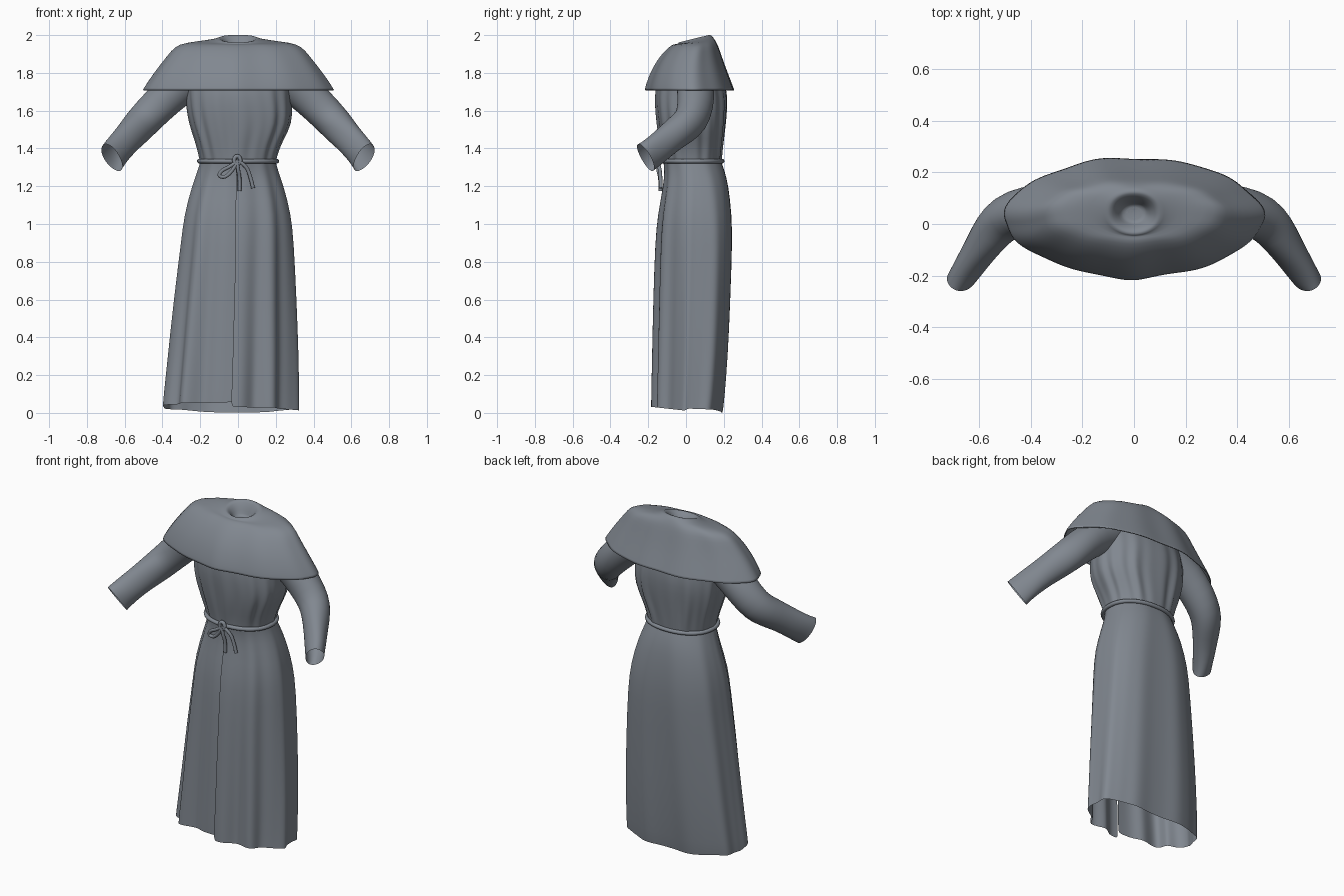
import bpy, bmesh
from math import sin, cos, pi, radians
from mathutils import Vector

cloth = bpy.data.materials.new("slate_cloth")
cloth.diffuse_color = (0.22, 0.245, 0.28, 1)


def spow(v, e):
    return (1 if v >= 0 else -1) * abs(v) ** e


def finish(name, verts, faces, thick=0):
    me = bpy.data.meshes.new(name)
    me.from_pydata(verts, [], faces)
    bm = bmesh.new()
    bm.from_mesh(me)
    bmesh.ops.recalc_face_normals(bm, faces=bm.faces)
    bm.to_mesh(me)
    bm.free()
    me.shade_smooth()
    me.materials.append(cloth)
    ob = bpy.data.objects.new(name, me)
    bpy.context.collection.objects.link(ob)
    sub = ob.modifiers.new("smooth", 'SUBSURF')
    sub.levels = sub.render_levels = 1
    if thick:
        so = ob.modifiers.new("cloth", 'SOLIDIFY')
        so.thickness = thick
        so.offset = 0
    return ob


def ring_point(ring, t, fold=None, skew=0):
    # ring: z, centre x, half width, front y, back y, squareness, fold depth, tilt
    z, cx, hx, yf, yb, n, amp, tilt = ring
    n += skew * (1.4 if sin(t) > 0 else -0.8)    # skew: squarer back, rounder front
    hy, yc = (yb - yf) / 2, (yf + yb) / 2
    f = amp * fold(t, z) if fold else 0
    y = yc + (hy + f) * spow(sin(t), 2 / n)
    return Vector((cx + (hx + f) * spow(cos(t), 2 / n), y, z + tilt * (y - yc)))


def grid_faces(rows, cols, wrap):
    return [(r * cols + c, r * cols + (c + 1) % cols,
             (r + 1) * cols + (c + 1) % cols, (r + 1) * cols + c)
            for r in range(rows - 1) for c in range(cols if wrap else cols - 1)]


def loft(name, rings, segs, fold=None, cap=False, thick=0, skew=0):
    verts = [ring_point(r, -pi / 2 + 2 * pi * i / segs, fold, skew)
             for r in rings for i in range(segs)]
    faces = grid_faces(len(rings), segs, True)
    if cap:
        verts.append(sum(verts[-segs:], Vector()) / segs)
        b = (len(rings) - 1) * segs
        faces += [(b + i, b + (i + 1) % segs, len(verts) - 1) for i in range(segs)]
    return finish(name, verts, faces, thick)


# skirt: one sheet wrapped round and overlapping at the front
def skirt_fold(t, z):
    front = 1.0 if sin(t) < 0 else 0.3
    return front * (0.75 * sin(9 * t + pi + 0.3 * z) + 0.3 * sin(14 * t + 2))


skirt_rings = [
    (0.027, -0.027, 0.36, -0.172, 0.192, 2.4, 0.024, -0.11),
    (0.07, -0.027, 0.358, -0.172, 0.2, 2.4, 0.024, -0.09),
    (0.30, -0.018, 0.344, -0.17, 0.222, 2.4, 0.02, 0),
    (0.60, -0.01, 0.322, -0.166, 0.235, 2.4, 0.016, 0),
    (0.90, 0, 0.295, -0.158, 0.246, 2.4, 0.012, 0),
    (1.05, 0, 0.28, -0.146, 0.243, 2.4, 0.009, 0),
    (1.20, 0, 0.24, -0.117, 0.226, 2.3, 0.006, 0),
    (1.28, 0, 0.212, -0.112, 0.206, 2.2, 0.004, 0),
    (1.33, 0, 0.198, -0.118, 0.187, 2.2, 0.003, 0)]
cols = 104
verts = []
for r in skirt_rings:
    for i in range(cols):
        k = i / (cols - 1)
        right = k < 0.5
        down = min(1, (1.33 - r[0]) / 0.5)
        p = ring_point(r, radians(-92 + 362 * k), skirt_fold, down * (0.5 if right else 0.1))
        # the right front corner is drawn in towards the back
        if right:
            p.x *= 1 - 0.13 * down * (1 - r[0] / 1.5) * min(1, max(0, 0.1 - p.y) / 0.2)
        p.y += max(0, (k - 0.9) / 0.1) ** 2 * 0.016
        low = max(0, 1 - r[0] / 0.15)
        p.z += low * (0.006 * sin(22 * k) if p.y > 0 else -0.02 if right else 0.01)
        p.z = max(p.z, 0)
        verts.append(p)
finish("skirt", verts, grid_faces(len(skirt_rings), cols, False))


# torso, gathered at the waist
def torso_fold(t, z):
    return 0.6 * sin(12 * t + 1) + 0.5 * sin(19 * t + 4 * z)


loft("torso", [
    (1.325, 0, 0.198, -0.118, 0.187, 2.2, 0.004, 0),
    (1.38, 0, 0.208, -0.125, 0.192, 2.3, 0.006, 0),
    (1.45, 0.005, 0.232, -0.138, 0.199, 2.4, 0.008, 0),
    (1.53, 0.012, 0.268, -0.15, 0.208, 2.4, 0.008, 0),
    (1.62, 0.005, 0.278, -0.16, 0.217, 2.4, 0.006, 0),
    (1.72, 0, 0.278, -0.163, 0.216, 2.2, 0.004, 0),
    (1.82, 0, 0.29, -0.13, 0.175, 2.0, 0.002, 0),
    (1.90, 0, 0.24, -0.085, 0.145, 2, 0, 0),
    (1.93, 0, 0.12, -0.03, 0.12, 2, 0, 0)], 80, torso_fold)


# shoulder cape with a rolled neckline going down into the neck hole
def cape_fold(t, z):
    return 0.6 * sin(7 * t + 0.9) + 0.6 * sin(11 * t)


loft("shoulder_cape", [
    (1.708, 0, 0.502, -0.21, 0.254, 1.82, 0.006, 0),
    (1.73, 0, 0.49, -0.207, 0.246, 1.83, 0.006, 0),
    (1.80, 0, 0.442, -0.182, 0.218, 1.9, 0.006, 0),
    (1.86, 0, 0.395, -0.15, 0.196, 1.95, 0.005, 0),
    (1.915, 0, 0.352, -0.108, 0.177, 2.0, 0.004, 0),
    (1.95, 0, 0.315, -0.07, 0.163, 2.0, 0.003, 0.03),
    (1.962, 0, 0.22, -0.055, 0.15, 2.0, 0.001, 0.12),
    (1.968, 0, 0.125, -0.043, 0.14, 2.0, 0, 0.22),
    (1.982, 0, 0.103, -0.04, 0.125, 2.1, 0, 0.25),
    (1.975, 0, 0.085, -0.025, 0.112, 2.1, 0, 0.27),
    (1.94, 0, 0.06, -0.005, 0.085, 2.1, 0, 0.15),
    (1.915, 0, 0.048, 0.002, 0.08, 2, 0, 0)], 64, cape_fold, cap=True, thick=0.006, skew=0.08)

# sleeves: bent tubes reaching forward to flattened open cuffs (x, y, z, radius, flatness)
path = [(0.20, 0.045, 1.80, 0.105, 1), (0.33, 0.052, 1.715, 0.1, 1),
        (0.42, 0.05, 1.63, 0.098, 0.98), (0.495, 0.03, 1.55, 0.093, 0.96),
        (0.54, -0.02, 1.505, 0.09, 0.9), (0.585, -0.085, 1.455, 0.083, 0.82),
        (0.63, -0.15, 1.40, 0.083, 0.72), (0.658, -0.197, 1.365, 0.086, 0.62),
        (0.668, -0.213, 1.352, 0.088, 0.58)]
segs = 28
flat = Vector((0.74, 0.66, -0.1))
for side, label in ((1, "left_sleeve"), (-1, "right_sleeve")):
    pts = [Vector(p[:3]) for p in path]
    verts = []
    for k, p in enumerate(pts):
        d = (pts[min(k + 1, len(pts) - 1)] - pts[max(k - 1, 0)]).normalized()
        v = d.cross(flat).normalized()
        u = v.cross(d)
        for i in range(segs):
            a = 2 * pi * i / segs
            r = path[k][3] * (1 + 0.025 * sin(3 * a + 1.7 * k))
            q = p + u * cos(a) * r * path[k][4] + v * sin(a) * r
            verts.append((q.x * side, q.y, q.z))
    finish(label, verts, grid_faces(len(pts), segs, True))


# rope belt with knot, loop and hanging tails
def cord(name, pts, radius, cyclic=False):
    cu = bpy.data.curves.new(name, 'CURVE')
    cu.dimensions = '3D'
    cu.bevel_depth = radius
    cu.bevel_resolution = 3
    cu.use_fill_caps = True
    cu.materials.append(cloth)
    sp = cu.splines.new('NURBS')
    sp.points.add(len(pts) - 1)
    for sp_pt, p in zip(sp.points, pts):
        sp_pt.co = (*p, 1)
    sp.order_u = 3
    sp.use_endpoint_u = True
    sp.use_cyclic_u = cyclic
    sp.resolution_u = 6
    ob = bpy.data.objects.new(name, cu)
    bpy.context.collection.objects.link(ob)


belt_ring = (1.333, 0, 0.206, -0.127, 0.192, 2.2, 0, 0)
cord("rope_belt", [ring_point(belt_ring, 2 * pi * i / 48) for i in range(48)], 0.012, True)
cord("belt_knot", [(-0.004 + 0.017 * cos(a), -0.146, 1.338 + 0.022 * sin(a))
                   for a in [2 * pi * i / 10 for i in range(10)]], 0.011, True)
cord("bow_loop", [(0, -0.145, 1.335), (-0.04, -0.15, 1.305), (-0.085, -0.14, 1.285),
                  (-0.105, -0.135, 1.255), (-0.07, -0.138, 1.245), (-0.03, -0.145, 1.28),
                  (0, -0.148, 1.33)], 0.01)
cord("long_tail", [(-0.005, -0.148, 1.335), (0.0, -0.15, 1.29), (0.01, -0.135, 1.24),
                   (0.008, -0.135, 1.175)], 0.01)
cord("side_tail", [(0, -0.148, 1.335), (0.035, -0.145, 1.315), (0.062, -0.135, 1.27),
                   (0.08, -0.133, 1.19)], 0.01)
